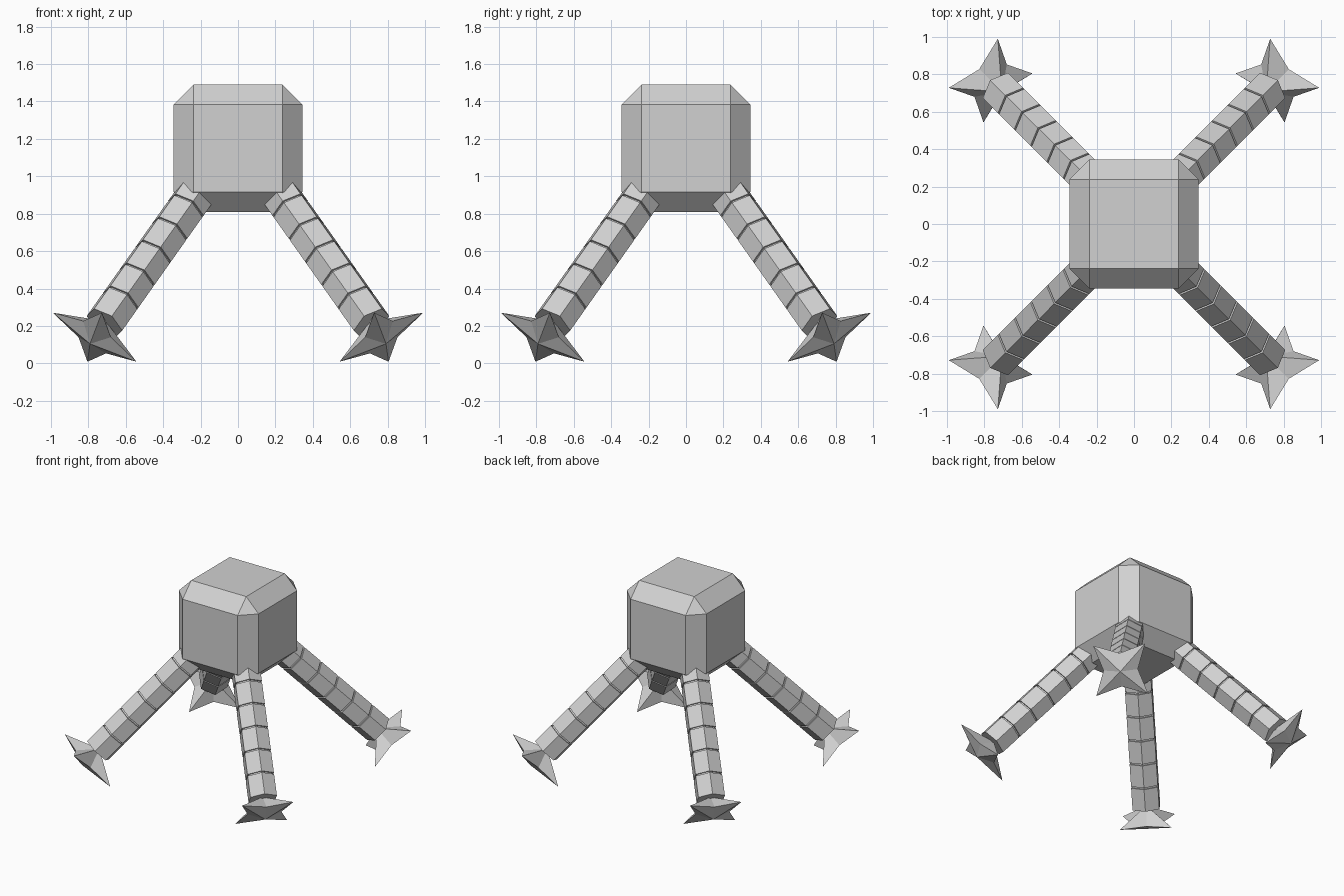
import bpy, bmesh, math
from mathutils import Matrix, Vector

if "Cube" in bpy.data.objects:
    bpy.data.objects.remove(bpy.data.objects["Cube"])

gray = bpy.data.materials.new("plain_gray")
gray.diffuse_color = (0.64, 0.64, 0.64, 1)
gray.use_nodes = True
gray.node_tree.nodes["Principled BSDF"].inputs["Base Color"].default_value = gray.diffuse_color


def finish(name, bm, matrix=None):
    bmesh.ops.recalc_face_normals(bm, faces=bm.faces)
    me = bpy.data.meshes.new(name)
    bm.to_mesh(me)
    bm.free()
    me.materials.append(gray)
    ob = bpy.data.objects.new(name, me)
    if matrix is not None:
        ob.matrix_world = matrix
    bpy.context.collection.objects.link(ob)
    return ob


def hex_prism(bm, radius, z0, z1):
    # hexagonal prism along local z, with one ridge on local +y
    m = Matrix.Translation((0, 0, (z0 + z1) / 2)) @ Matrix.Rotation(math.pi / 2, 4, 'Z')
    res = bmesh.ops.create_cone(bm, cap_ends=True, segments=6, radius1=radius,
                                radius2=radius, depth=z1 - z0)
    # bring one corner exactly onto the y axis whatever the start angle
    co = res["verts"][0].co
    spin = Matrix.Rotation(-math.atan2(co.y, co.x), 4, 'Z')
    bmesh.ops.transform(bm, matrix=m @ spin, verts=res["verts"])


# body: chamfered cube
bm = bmesh.new()
bmesh.ops.create_cube(bm, size=1)
bmesh.ops.transform(bm, matrix=Matrix.Translation((0, 0, 1.15)) @
                    Matrix.Diagonal((0.69, 0.69, 0.68, 1)), verts=bm.verts)
body = finish("body", bm)
bev = body.modifiers.new("chamfer", 'BEVEL')
bev.width = 0.107
bev.segments = 1

SEG, GAP, COUNT = 0.174, 0.012, 6
s = math.sqrt(0.5)

for i, name in enumerate(("front_right", "back_right", "back_left", "front_left")):
    a = math.radians(-45 + 90 * i)
    out = Vector((math.cos(a), math.sin(a), 0))
    # local z runs down the leg, local y points outward and up
    z = out * s + Vector((0, 0, -s))
    y = out * s + Vector((0, 0, s))
    x = y.cross(z)
    end = out * 0.714 * math.sqrt(2) + Vector((0, 0, 0.214))
    frame = Matrix((x, y, z)).transposed().to_4x4()
    frame.translation = end

    # leg: hexagonal segments on a thinner core
    bm = bmesh.new()
    for k in range(COUNT):
        hex_prism(bm, 0.11, -(k + 1) * SEG + GAP, -k * SEG)
    hex_prism(bm, 0.097, -COUNT * SEG + 0.02, -0.01)
    finish(name + "_leg", bm, frame)

    # foot: four-pointed star with a raised centre on both sides
    bm = bmesh.new()
    c = 0.105
    ring = []
    for k in range(8):
        r = 0.262 if k % 2 else 0.185 * 0.66
        t = k * math.pi / 4
        ring.append(bm.verts.new((r * math.cos(t), r * math.sin(t), c)))
    top = bm.verts.new((0, 0, c - 0.12))
    tip = bm.verts.new((0, 0, c + 0.05))
    for k in range(8):
        p, q = ring[k], ring[(k + 1) % 8]
        bm.faces.new((p, q, tip))
        bm.faces.new((q, p, top))
    finish(name + "_foot", bm, frame)
